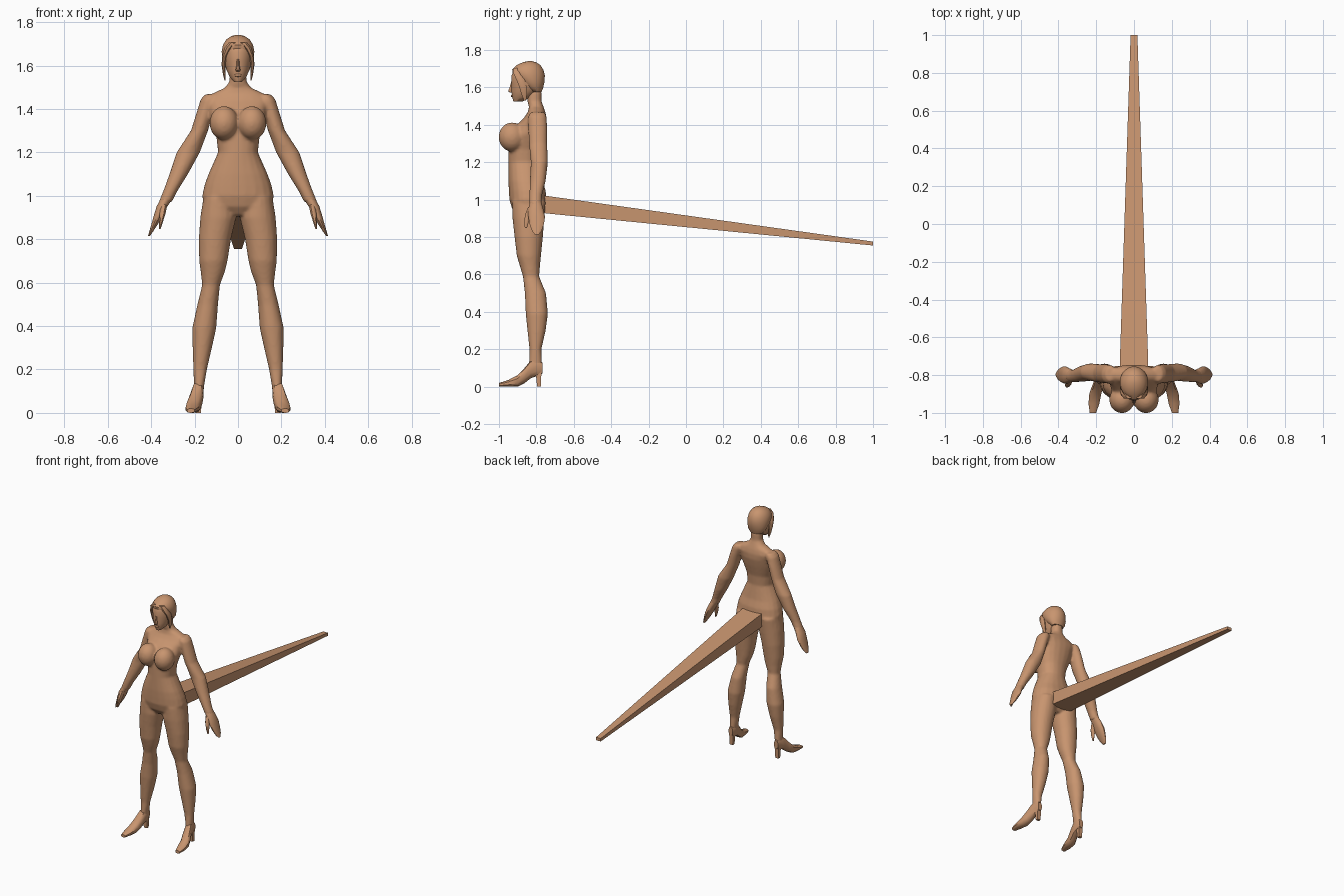
import bpy, bmesh, math
from mathutils import Matrix

skin = bpy.data.materials.new("tan_skin")
skin.diffuse_color = (0.58, 0.30, 0.16, 1)


def loft(bm, rings, axis="z", side=1, n=20, power=1.0):
    """Closed tube. Ring = (position, x0, x1, other0, other1); side mirrors x."""
    loops = []
    for p, x0, x1, b0, b1 in rings:
        loop = []
        for i in range(n):
            a = 2 * math.pi * (i + 0.5) / n
            c, s = math.cos(a), math.sin(a)
            x = (x0 + x1) / 2 + (x1 - x0) / 2 * math.copysign(abs(c) ** power, c)
            b = (b0 + b1) / 2 + (b1 - b0) / 2 * math.copysign(abs(s) ** power, s)
            loop.append(bm.verts.new((side * x, b, p) if axis == "z" else (side * x, p, b)))
        loops.append(loop)
    for l0, l1 in zip(loops, loops[1:]):
        for i in range(n):
            j = (i + 1) % n
            bm.faces.new((l0[i], l0[j], l1[j], l1[i]))
    bm.faces.new(loops[0])
    bm.faces.new(loops[-1])


def ball(bm, center, size):
    m = Matrix.Translation(center) @ Matrix.Diagonal((*size, 1))
    bmesh.ops.create_uvsphere(bm, u_segments=20, v_segments=12, radius=1, matrix=m)


def finish(bm, name, angle=50):
    bmesh.ops.recalc_face_normals(bm, faces=bm.faces[:])
    me = bpy.data.meshes.new(name)
    bm.to_mesh(me)
    bm.free()
    me.materials.append(skin)
    ob = bpy.data.objects.new(name, me)
    bpy.context.collection.objects.link(ob)
    bpy.ops.object.select_all(action="DESELECT")
    ob.select_set(True)
    bpy.context.view_layer.objects.active = ob
    bpy.ops.object.shade_smooth_by_angle(angle=math.radians(angle))
    return ob


# Body: torso, neck, chest, arms and legs fused into one skin
torso = [(0.91, -0.07, 0.07, -0.90, -0.79), (0.95, -0.158, 0.158, -0.93, -0.755),
         (1.00, -0.166, 0.166, -0.945, -0.745), (1.05, -0.155, 0.155, -0.948, -0.75),
         (1.10, -0.137, 0.137, -0.95, -0.765), (1.20, -0.092, 0.092, -0.95, -0.78),
         (1.27, -0.10, 0.10, -0.95, -0.775), (1.35, -0.126, 0.126, -0.94, -0.755),
         (1.40, -0.13, 0.13, -0.905, -0.745), (1.44, -0.145, 0.145, -0.865, -0.745),
         (1.47, -0.12, 0.12, -0.845, -0.752), (1.498, -0.06, 0.06, -0.84, -0.762),
         (1.525, -0.04, 0.04, -0.848, -0.772), (1.58, -0.037, 0.037, -0.85, -0.772)]
leg = [(0.99, 0.02, 0.16, -0.93, -0.75), (0.90, 0.008, 0.174, -0.928, -0.757),
       (0.80, 0.032, 0.181, -0.917, -0.765), (0.70, 0.048, 0.179, -0.905, -0.775),
       (0.65, 0.06, 0.172, -0.89, -0.78), (0.59, 0.083, 0.165, -0.872, -0.785),
       (0.50, 0.092, 0.187, -0.862, -0.748), (0.39, 0.10, 0.211, -0.857, -0.738),
       (0.30, 0.12, 0.209, -0.848, -0.75), (0.20, 0.143, 0.206, -0.837, -0.773),
       (0.13, 0.155, 0.203, -0.84, -0.77), (0.08, 0.16, 0.205, -0.84, -0.775)]
arm = [(1.468, 0.10, 0.15, -0.83, -0.755), (1.445, 0.09, 0.172, -0.845, -0.745),
       (1.38, 0.115, 0.192, -0.843, -0.742), (1.30, 0.138, 0.217, -0.84, -0.742),
       (1.20, 0.175, 0.283, -0.83, -0.738), (1.10, 0.23, 0.316, -0.835, -0.75),
       (1.02, 0.28, 0.345, -0.838, -0.77), (0.97, 0.305, 0.366, -0.838, -0.772)]
bm = bmesh.new()
loft(bm, torso, power=0.9)
for s in (-1, 1):
    loft(bm, leg, side=s, power=0.95)
    loft(bm, arm, side=s)
    ball(bm, (s * 0.064, -0.93, 1.335), (0.067, 0.072, 0.078))
body = finish(bm, "body")
fuse = body.modifiers.new("fuse", "REMESH")
fuse.mode = "VOXEL"
fuse.voxel_size = 0.008
fuse.use_smooth_shade = True
relax = body.modifiers.new("relax", "SMOOTH")
relax.factor = 0.5
relax.iterations = 5

# Hands: palm with fingers, and a thumb pointing forward
palm = [(0.99, 0.298, 0.356, -0.835, -0.773), (0.95, 0.325, 0.376, -0.845, -0.762),
        (0.91, 0.345, 0.388, -0.845, -0.752), (0.87, 0.368, 0.399, -0.838, -0.758),
        (0.835, 0.391, 0.409, -0.825, -0.77), (0.815, 0.405, 0.415, -0.81, -0.785)]
thumb = [(0.96, 0.325, 0.355, -0.845, -0.81), (0.92, 0.332, 0.362, -0.862, -0.825),
         (0.88, 0.345, 0.365, -0.866, -0.84), (0.848, 0.356, 0.364, -0.862, -0.85)]
for s, label in ((-1, "left"), (1, "right")):
    bm = bmesh.new()
    loft(bm, palm, side=s, n=12)
    loft(bm, thumb, side=s, n=8)
    finish(bm, label + "_hand")

# Heeled feet: lofted along the foot, with a square heel post
foot = [(-1.0, 0.20, 0.235, 0.0, 0.02), (-0.95, 0.182, 0.242, 0.0, 0.036),
        (-0.90, 0.172, 0.238, 0.0, 0.062), (-0.865, 0.163, 0.226, 0.018, 0.098),
        (-0.83, 0.158, 0.212, 0.045, 0.14), (-0.79, 0.157, 0.204, 0.06, 0.145),
        (-0.768, 0.165, 0.197, 0.07, 0.13)]
heel = [(0.0, 0.165, 0.20, -0.80, -0.772), (0.09, 0.16, 0.203, -0.812, -0.766)]
for s, label in ((-1, "left"), (1, "right")):
    bm = bmesh.new()
    loft(bm, foot, axis="y", side=s, n=10, power=0.75)
    loft(bm, heel, side=s, n=4)
    finish(bm, label + "_foot", 40)

# Head with nose and lips
head = [(1.525, -0.018, 0.018, -0.923, -0.875), (1.545, -0.037, 0.037, -0.929, -0.835),
        (1.58, -0.054, 0.054, -0.934, -0.79), (1.62, -0.063, 0.063, -0.933, -0.765),
        (1.66, -0.067, 0.067, -0.935, -0.762), (1.70, -0.062, 0.062, -0.918, -0.77),
        (1.73, -0.03, 0.03, -0.87, -0.80)]
nose = [(1.572, -0.010, 0.010, -0.942, -0.92), (1.58, -0.012, 0.012, -0.952, -0.92),
        (1.60, -0.008, 0.008, -0.944, -0.92), (1.635, -0.005, 0.005, -0.934, -0.92)]
bm = bmesh.new()
loft(bm, head, n=24)
loft(bm, nose, n=8)
ball(bm, (0, -0.929, 1.555), (0.017, 0.008, 0.007))
finish(bm, "head")

# Hair cap set back from the face, with a lock on each side
cap = [(1.575, -0.045, 0.045, -0.83, -0.772), (1.60, -0.064, 0.064, -0.86, -0.763),
       (1.63, -0.073, 0.073, -0.895, -0.756), (1.665, -0.076, 0.076, -0.925, -0.754),
       (1.695, -0.07, 0.07, -0.93, -0.762), (1.72, -0.054, 0.054, -0.905, -0.778),
       (1.735, -0.032, 0.032, -0.872, -0.802), (1.741, -0.01, 0.01, -0.845, -0.825)]
lock = [(1.705, 0.004, 0.045, -0.924, -0.89), (1.68, 0.028, 0.064, -0.926, -0.88),
        (1.64, 0.052, 0.075, -0.908, -0.86), (1.60, 0.058, 0.076, -0.892, -0.85),
        (1.56, 0.056, 0.07, -0.88, -0.85), (1.53, 0.057, 0.062, -0.866, -0.855)]
bm = bmesh.new()
loft(bm, cap, n=24)
for s in (-1, 1):
    loft(bm, lock, side=s, n=8)
finish(bm, "hair")

# Long square tapering tail
bm = bmesh.new()
r = math.sqrt(2)
tail = []
for y, w, z0, z1 in ((-0.79, 0.076, 0.932, 1.026), (-0.73, 0.075, 0.925, 1.018), (1.0, 0.018, 0.755, 0.776)):
    c, h = (z0 + z1) / 2, (z1 - z0) / 2 * r
    tail.append((y, -w * r, w * r, c - h, c + h))
loft(bm, tail, axis="y", n=4)
finish(bm, "tail", 20)
